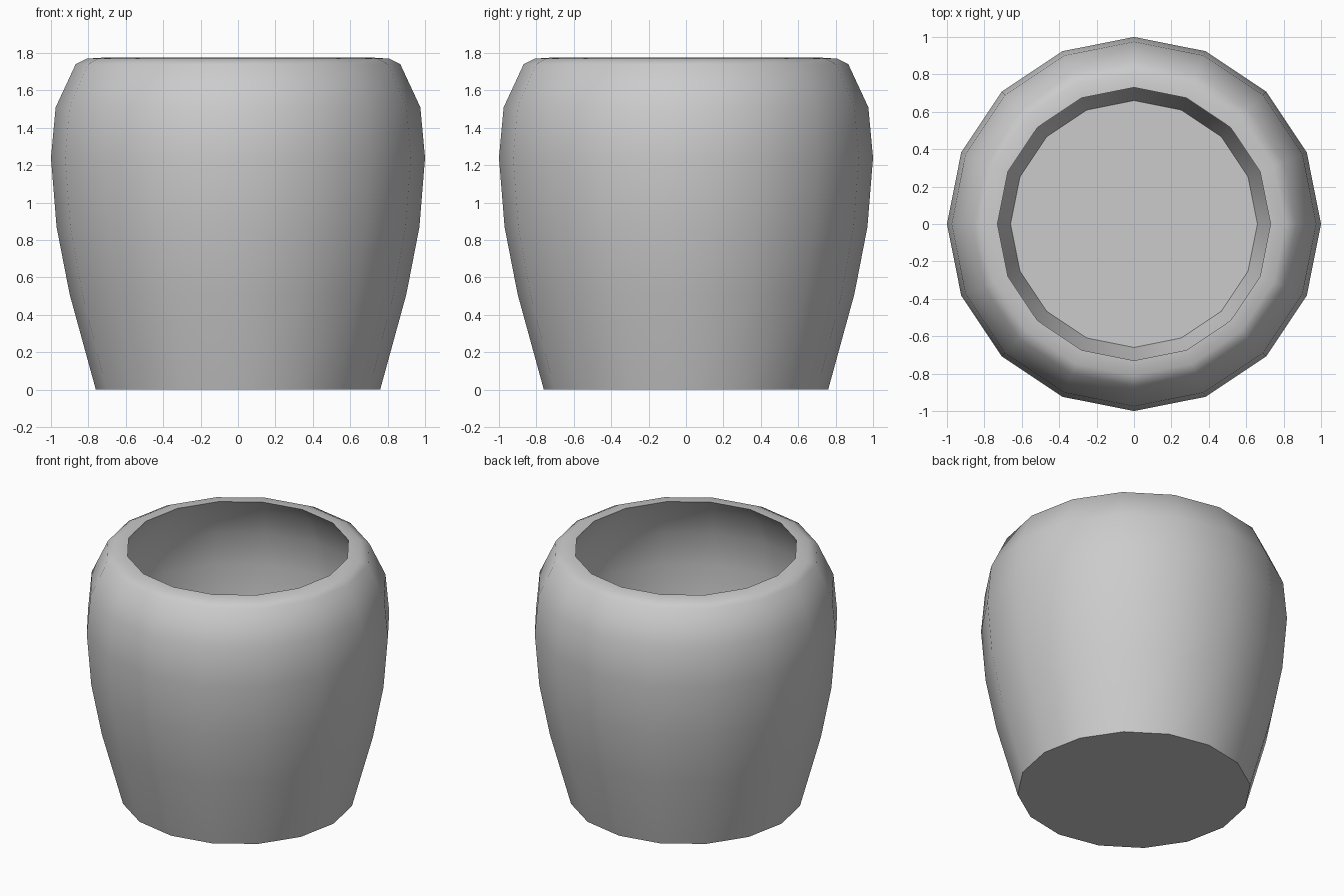
import bpy, bmesh, math

if "Cube" in bpy.data.objects:
    bpy.data.objects.remove(bpy.data.objects["Cube"])

SIDES = 16

# Closed wall profile (radius, height): outside from base to rim, then inside down to floor
profile = [
    (0.76, 0.0), (0.90, 0.51), (0.97, 0.87), (1.0, 1.24), (0.975, 1.51),
    (0.868, 1.74), (0.81, 1.77), (0.73, 1.775),
    (0.80, 1.68), (0.885, 1.48), (0.91, 1.24), (0.88, 0.89), (0.81, 0.54),
    (0.66, 0.08),
]

bm = bmesh.new()
rings = []
for r, z in profile:
    rings.append([bm.verts.new((r * math.cos(2 * math.pi * i / SIDES),
                                r * math.sin(2 * math.pi * i / SIDES), z))
                  for i in range(SIDES)])

# Wall bands
for a, b in zip(rings, rings[1:]):
    for i in range(SIDES):
        j = (i + 1) % SIDES
        bm.faces.new((a[i], a[j], b[j], b[i]))

# Underside and inner floor
bm.faces.new(rings[0][::-1])
bm.faces.new(rings[-1])

mesh = bpy.data.meshes.new("pot")
bm.to_mesh(mesh)
bm.free()
pot = bpy.data.objects.new("pot", mesh)
bpy.context.collection.objects.link(pot)

# Smooth body with crisp rim, base and floor edges
bpy.context.view_layer.objects.active = pot
pot.select_set(True)
bpy.ops.object.shade_smooth_by_angle(angle=math.radians(50))
